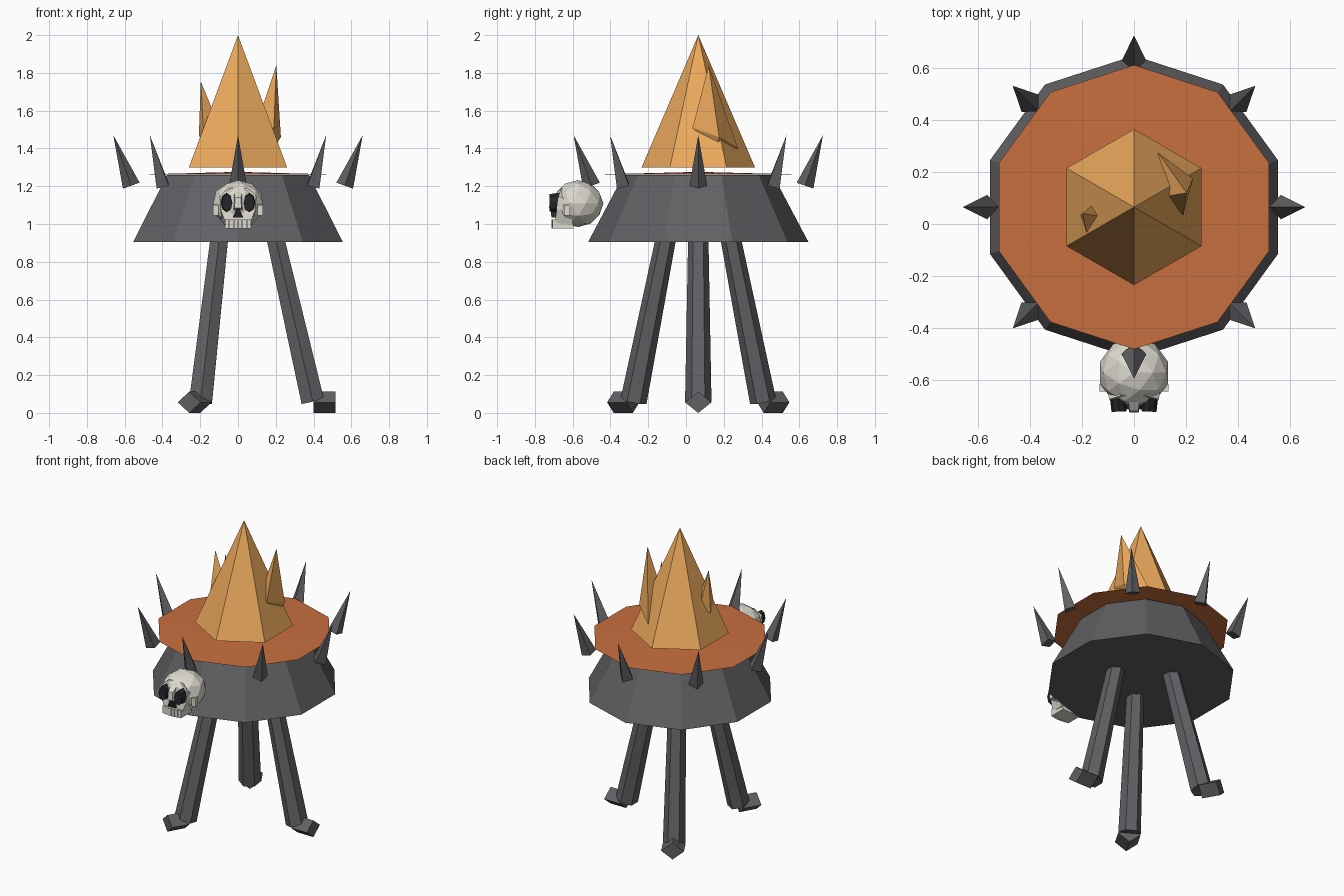
import bpy, bmesh, math
from mathutils import Vector, Matrix

if "Cube" in bpy.data.objects:
    bpy.data.objects.remove(bpy.data.objects["Cube"])

CY = 0.065  # y of the brazier axis


def material(name, rgb):
    m = bpy.data.materials.new(name)
    m.diffuse_color = (*rgb, 1)
    m.use_nodes = True
    m.node_tree.nodes["Principled BSDF"].inputs["Base Color"].default_value = m.diffuse_color
    return m


IRON = material("iron", (0.12, 0.12, 0.13))
FIRE = material("fire", (0.84, 0.40, 0.11))
EMBER = material("ember", (0.58, 0.16, 0.05))
BONE = material("bone", (0.72, 0.70, 0.62))
DARK = material("dark", (0.02, 0.02, 0.025))


def finish(name, bm, mat):
    bmesh.ops.recalc_face_normals(bm, faces=bm.faces)
    me = bpy.data.meshes.new(name)
    bm.to_mesh(me)
    bm.free()
    me.materials.append(mat)
    ob = bpy.data.objects.new(name, me)
    bpy.context.collection.objects.link(ob)
    return ob


def taper(name, sides, p0, p1, r0, r1, mat, side=(0, 1, 0), squash=1.0):
    """Tapered prism from p0 to p1 with one corner pointing along side."""
    p0, p1, u = Vector(p0), Vector(p1), Vector(side)
    axis = (p1 - p0).normalized()
    u = (u - axis * u.dot(axis)).normalized()
    v = axis.cross(u) * squash
    bm = bmesh.new()

    def ring(p, r):
        if r == 0:
            return [bm.verts.new(p)]
        return [bm.verts.new(p + r * (u * math.cos(a) + v * math.sin(a)))
                for a in (i * math.tau / sides for i in range(sides))]
    a, b = ring(p0, r0), ring(p1, r1)
    for i in range(sides):
        j = (i + 1) % sides
        bm.faces.new((a[i], a[j], b[0]) if r1 == 0 else (a[i], a[j], b[j], b[i]))
    bm.faces.new(a)
    if r1:
        bm.faces.new(b)
    return finish(name, bm, mat)


def hull(name, pts, mat):
    bm = bmesh.new()
    for p in pts:
        bm.verts.new(p)
    bmesh.ops.convex_hull(bm, input=bm.verts)
    return finish(name, bm, mat)


def box(name, c, s, mat):
    bm = bmesh.new()
    bmesh.ops.create_cube(bm, size=1, matrix=Matrix.Translation(c) @ Matrix.Diagonal((*s, 1)))
    return finish(name, bm, mat)


def polar(r, ang, z):
    return Vector((r * math.cos(ang), CY + r * math.sin(ang), z))


# Ten-sided bowl, wide at the bottom
taper("bowl", 10, (0, CY, 0.905), (0, CY, 1.26), 0.583, 0.395, IRON)

# Thin, slightly domed ember bed
bm = bmesh.new()
rim = [bm.verts.new(polar(0.547, math.pi / 2 + i * math.tau / 10, 1.262)) for i in range(10)]
mid = bm.verts.new((0, CY, 1.276))
for i in range(10):
    bm.faces.new((rim[i], rim[(i + 1) % 10], mid))
finish("ember_bed", bm, EMBER)

# Flames: one large cone and two shards growing from its sides
taper("main_flame", 6, (0, CY, 1.30), (0, CY, 2.0), 0.30, 0, FIRE)
hull("right_flame", [(0.203, 0.12, 1.84), (0.092, 0.275, 1.40), (0.227, 0.175, 1.46),
                     (0.19, 0.035, 1.51), (0.09, 0.10, 1.50), (0.17, 0.16, 1.37)], FIRE)
hull("left_flame", [(-0.197, 0.04, 1.755), (-0.155, 0.078, 1.50), (-0.125, 0.03, 1.58),
                    (-0.183, -0.035, 1.50), (-0.207, 0.035, 1.47), (-0.17, 0.02, 1.40)], FIRE)

# Ring of eight leaning spikes
for i in range(8):
    a = i * math.tau / 8
    taper(f"spike_{i + 1}", 4, polar(0.565, a, 1.203), polar(0.66, a, 1.47), 0.047, 0, IRON,
          (-math.sin(a), math.cos(a), 0))

# Three splayed legs with diamond-section feet
for i in range(3):
    a = i * math.tau / 3
    t = (-math.sin(a), math.cos(a), 0)
    taper(f"leg_{i + 1}", 6, polar(0.396, a, 0.06), polar(0.20, a, 0.915), 0.070, 0.054, IRON, t)
    taper(f"foot_{i + 1}", 4, polar(0.40, a, 0.056), polar(0.517, a, 0.056), 0.070, 0.070,
          IRON, t, 0.8)

# Skull: faceted cranium
bm = bmesh.new()
bmesh.ops.create_icosphere(bm, subdivisions=2, radius=1, matrix=Matrix.Translation(
    (0, -0.572, 1.108)) @ Matrix.Diagonal((0.138, 0.135, 0.124, 1)))
finish("skull_cranium", bm, BONE)

# Skull face: upper jaw, brow and nose bridge
hull("skull_face", [(sx * x, y, z) for sx in (-1, 1) for x, y, z in
                    [(0.075, -0.60, 0.995), (0.065, -0.695, 1.005), (0.09, -0.685, 1.07),
                     (0.095, -0.675, 1.15), (0.05, -0.66, 1.19), (0.11, -0.60, 1.10)]], BONE)
hull("skull_nose_bridge", [(sx * x, y, z) for sx in (-1, 1) for x, y, z in
                           [(0.022, -0.68, 1.17), (0.016, -0.72, 1.14), (0.018, -0.725, 1.085),
                            (0.026, -0.68, 1.07)]], BONE)
hull("skull_nose_hole", [(sx * x, y, z) for sx in (-1, 1) for x, y, z in
                         [(0.008, -0.718, 1.08), (0.028, -0.712, 1.035),
                          (0.008, -0.68, 1.08), (0.028, -0.68, 1.035)]], DARK)
box("skull_jaw", (0, -0.645, 1.0), (0.136, 0.10, 0.05), BONE)

# Eye sockets and cheekbones on both sides
for s, side in ((-1, "left"), (1, "right")):
    taper(f"skull_{side}_eye", 8, (s * 0.061, -0.66, 1.113), (s * 0.058, -0.722, 1.113),
          0.052, 0.046, DARK, (0, 0, 1), 0.62)
    box(f"skull_{side}_cheek", (s * 0.118, -0.63, 1.072), (0.03, 0.03, 0.055), BONE)

# Row of teeth
for i in range(6):
    x = (i - 2.5) * 0.023
    box(f"skull_tooth_{i + 1}", (x, -0.70 + abs(x) * 0.15, 1.0), (0.02, 0.03, 0.05), BONE)
